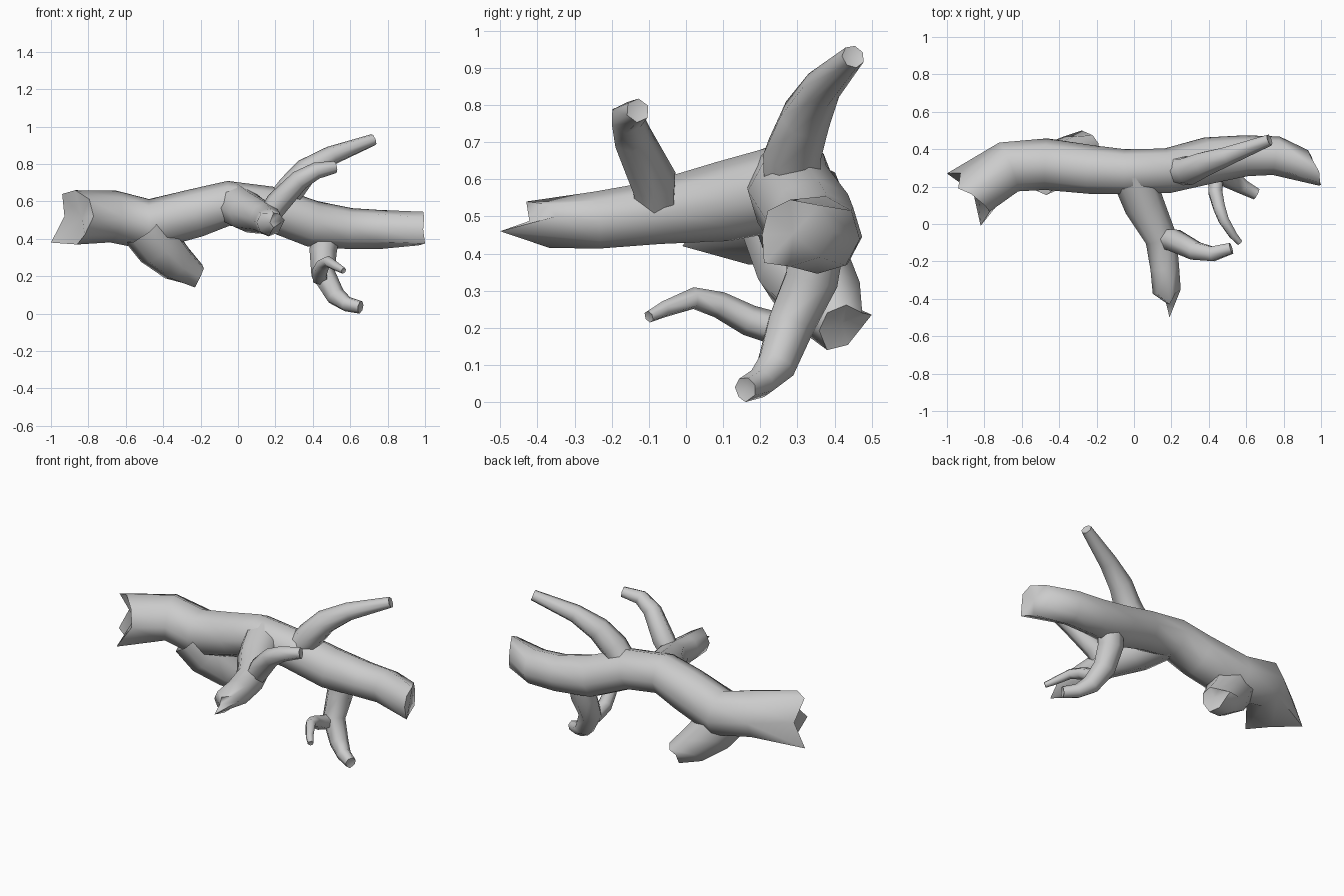
import bpy, bmesh, math
from mathutils import Vector

cube = bpy.data.objects.get("Cube")
if cube:
    bpy.data.objects.remove(cube)

bark = bpy.data.materials.new("grey_bark")
bark.use_nodes = True
bark.diffuse_color = (0.6, 0.6, 0.6, 1)
bsdf = bark.node_tree.nodes["Principled BSDF"]
bsdf.inputs["Base Color"].default_value = bark.diffuse_color
bsdf.inputs["Roughness"].default_value = 0.9


def break_end(bm, ring, tips, depth):
    """Pull rim points to the splinter tips, then close the rim with a fan."""
    free = list(ring)
    for tip in map(Vector, tips):
        v = min(free, key=lambda q: (q.co - tip).length)
        v.co = tip
        free.remove(v)
    centre = bm.verts.new(sum((v.co for v in ring), Vector()) / len(ring) + depth)
    for a, b in zip(ring, ring[1:] + ring[:1]):
        bm.faces.new((a, b, centre))


def limb(name, path, sides=8, start_tips=(), end_tips=(), start_hollow=0.0, end_hollow=0.0):
    """Sweep a tapering tube along (x, y, z, radius); a base without tips stays open inside its parent."""
    points = [Vector(p[:3]) for p in path]
    bm = bmesh.new()
    rings, side = [], None
    for i, p in enumerate(points):
        tangent = (points[min(i + 1, len(points) - 1)] - points[max(i - 1, 0)]).normalized()
        if side is None:
            side = Vector((0, 0, 1)) if abs(tangent.z) < 0.9 else Vector((0, 1, 0))
        side = (side - tangent * side.dot(tangent)).normalized()
        across = tangent.cross(side)
        ring = []
        for k in range(sides):
            a = math.tau * k / sides
            ring.append(bm.verts.new(p + path[i][3] * (math.cos(a) * side + math.sin(a) * across)))
        rings.append(ring)
    for lower, upper in zip(rings, rings[1:]):
        for k in range(sides):
            n = (k + 1) % sides
            bm.faces.new((lower[k], lower[n], upper[n], upper[k]))
    if start_tips:
        break_end(bm, rings[0], start_tips, (points[1] - points[0]).normalized() * start_hollow)
    break_end(bm, rings[-1], end_tips, (points[-2] - points[-1]).normalized() * end_hollow)
    bmesh.ops.recalc_face_normals(bm, faces=bm.faces)
    mesh = bpy.data.meshes.new(name)
    bm.to_mesh(mesh)
    bm.free()
    mesh.materials.append(bark)
    obj = bpy.data.objects.new(name, mesh)
    bpy.context.collection.objects.link(obj)
    bpy.ops.object.select_all(action="DESELECT")
    obj.select_set(True)
    bpy.context.view_layer.objects.active = obj
    bpy.ops.object.shade_smooth_by_angle(angle=math.radians(72))


# Main trunk: splintered hollow end on one side, slanted cut on the other
limb("trunk",
     [(-0.85, 0.17, 0.52, 0.13), (-0.67, 0.305, 0.52, 0.14), (-0.47, 0.32, 0.475, 0.138),
      (-0.22, 0.29, 0.54, 0.13), (-0.05, 0.28, 0.59, 0.12), (0.18, 0.285, 0.56, 0.12),
      (0.40, 0.34, 0.48, 0.125), (0.60, 0.365, 0.455, 0.11), (0.76, 0.365, 0.45, 0.105),
      (0.96, 0.30, 0.455, 0.095)],
     start_tips=[(-1.0, 0.27, 0.38), (-0.82, -0.01, 0.42), (-0.94, 0.19, 0.64),
                 (-0.87, 0.16, 0.66), (-0.86, 0.17, 0.37)],
     end_tips=[(0.99, 0.28, 0.545), (0.965, 0.28, 0.365), (0.93, 0.395, 0.46),
               (0.99, 0.205, 0.45), (0.945, 0.36, 0.53), (0.95, 0.36, 0.39),
               (0.995, 0.22, 0.515), (1.0, 0.21, 0.375)],
     start_hollow=0.05)

# Stubby broken knot under the trunk
limb("lower_stump",
     [(-0.50, 0.28, 0.46, 0.13), (-0.42, 0.315, 0.36, 0.13), (-0.32, 0.38, 0.265, 0.105),
      (-0.22, 0.42, 0.205, 0.065)],
     sides=7, end_tips=[(-0.28, 0.50, 0.235), (-0.23, 0.38, 0.14)], end_hollow=0.01)

# Thick front branch ending in a slanted point
limb("front_branch",
     [(-0.01, 0.27, 0.58, 0.115), (0.055, 0.10, 0.54, 0.108), (0.145, -0.08, 0.51, 0.085),
      (0.165, -0.24, 0.49, 0.077), (0.17, -0.37, 0.485, 0.07)],
     end_tips=[(0.19, -0.50, 0.46), (0.19, -0.43, 0.54), (0.25, -0.35, 0.50)],
     end_hollow=-0.03)
limb("front_twig",
     [(0.15, -0.08, 0.50, 0.055), (0.21, -0.085, 0.59, 0.065), (0.33, -0.145, 0.715, 0.054),
      (0.42, -0.16, 0.765, 0.045), (0.52, -0.13, 0.785, 0.033)],
     sides=6, end_hollow=0.01)

# Upward rear branch
limb("upper_branch",
     [(0.19, 0.285, 0.55, 0.075), (0.29, 0.285, 0.67, 0.08), (0.37, 0.32, 0.765, 0.07),
      (0.50, 0.365, 0.845, 0.053), (0.725, 0.45, 0.93, 0.032)],
     sides=7, end_hollow=0.01)

# Drooping branch and its curled twig
limb("drooping_branch",
     [(0.47, 0.35, 0.45, 0.08), (0.455, 0.335, 0.33, 0.075), (0.455, 0.28, 0.21, 0.066),
      (0.52, 0.24, 0.095, 0.054), (0.58, 0.20, 0.052, 0.041), (0.655, 0.16, 0.036, 0.032)],
     sides=7, end_tips=[(0.65, 0.16, 0.0)], end_hollow=0.01)
limb("drooping_twig",
     [(0.44, 0.27, 0.19, 0.045), (0.435, 0.17, 0.22, 0.042), (0.455, 0.09, 0.262, 0.036),
      (0.48, 0.02, 0.28, 0.03), (0.53, -0.06, 0.25, 0.023), (0.565, -0.10, 0.23, 0.017)],
     sides=6, end_hollow=0.005)
